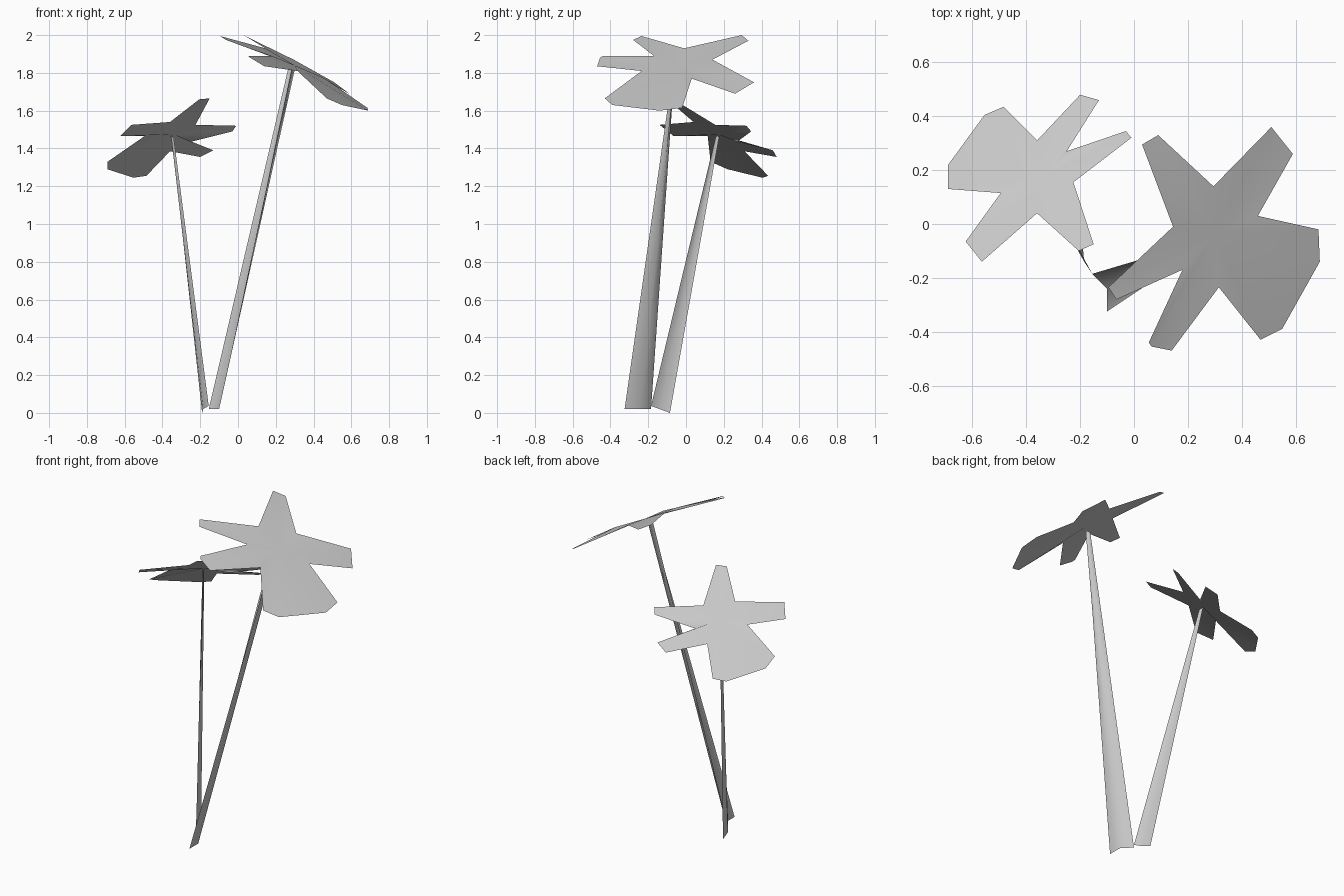
import bpy
import bmesh
from mathutils import Vector

default_cube = bpy.data.objects.get("Cube")
if default_cube:
    bpy.data.objects.remove(default_cube, do_unlink=True)


def make_material(name, colour):
    material = bpy.data.materials.new(name)
    material.use_nodes = True
    material.diffuse_color = colour
    material.node_tree.nodes["Principled BSDF"].inputs["Base Color"].default_value = colour
    return material


plant_grey = make_material("plant grey", (0.58, 0.58, 0.58, 1))


def finish(name, bm):
    """Turn a bmesh into a smooth shaded object of the plant colour."""
    for face in bm.faces:
        face.smooth = True
    mesh = bpy.data.meshes.new(name)
    bm.to_mesh(mesh)
    bm.free()
    mesh.materials.append(plant_grey)
    part = bpy.data.objects.new(name, mesh)
    bpy.context.collection.objects.link(part)
    return part


def make_leaf(name, centre, outline):
    """Thin lobed leaf: a fan of faces from the centre to the outline, facing up."""
    bm = bmesh.new()
    middle = bm.verts.new(centre)
    rim = [bm.verts.new(point) for point in outline]
    for here, after in zip(rim, rim[1:] + rim[:1]):
        bm.faces.new((middle, after, here))
    return finish(name, bm)


def make_stem(name, bottom, top, steps=4):
    """Tapered open strip, folded lengthwise, lofted from bottom to top."""
    bm = bmesh.new()
    rows = []
    for step in range(steps + 1):
        t = step / steps
        rows.append([bm.verts.new(Vector(low).lerp(Vector(high), t))
                     for low, high in zip(bottom, top)])
    for lower, upper in zip(rows, rows[1:]):
        for i in range(len(lower) - 1):
            bm.faces.new((lower[i + 1], lower[i], upper[i], upper[i + 1]))
    return finish(name, bm)


# Tall leaf: outline runs clockwise seen from above, lobe tips between notches
make_leaf("tall_leaf", (0.30, -0.04, 1.84), [
    (0.03, 0.295, 2.0), (0.09, 0.33, 1.97),
    (0.295, 0.14, 1.87),
    (0.51, 0.36, 1.75), (0.59, 0.26, 1.69),
    (0.46, 0.03, 1.77),
    (0.685, -0.02, 1.615), (0.69, -0.14, 1.6),
    (0.55, -0.39, 1.63), (0.47, -0.43, 1.665),
    (0.315, -0.235, 1.81),
    (0.14, -0.47, 1.835), (0.065, -0.455, 1.88), (0.055, -0.44, 1.89),
    (0.18, -0.17, 1.89),
    (-0.065, -0.28, 1.975), (-0.095, -0.235, 1.995),
    (0.145, -0.01, 1.93),
])

# Short leaf
make_leaf("short_leaf", (-0.345, 0.17, 1.475), [
    (-0.2, 0.48, 1.355), (-0.13, 0.46, 1.39),
    (-0.25, 0.27, 1.435),
    (-0.03, 0.345, 1.49), (-0.01, 0.32, 1.52),
    (-0.225, 0.155, 1.525),
    (-0.15, -0.075, 1.665), (-0.205, -0.1, 1.66),
    (-0.36, 0.04, 1.54),
    (-0.565, -0.14, 1.525), (-0.625, -0.065, 1.465),
    (-0.495, 0.115, 1.465),
    (-0.69, 0.13, 1.33), (-0.69, 0.22, 1.29),
    (-0.555, 0.405, 1.245), (-0.485, 0.435, 1.255),
    (-0.36, 0.31, 1.385),
])

# Stems: back edge, fold and front edge at each end
make_stem("tall_stem",
          [(-0.155, -0.185, 0.02), (-0.1, -0.24, 0.02), (-0.1, -0.325, 0.02)],
          [(0.265, -0.06, 1.82), (0.3, -0.058, 1.815), (0.285, -0.068, 1.82)])
make_stem("short_stem",
          [(-0.155, -0.185, 0.037), (-0.185, -0.14, 0.02), (-0.19, -0.085, 0)],
          [(-0.34, 0.155, 1.455), (-0.355, 0.165, 1.47), (-0.35, 0.175, 1.46)])
